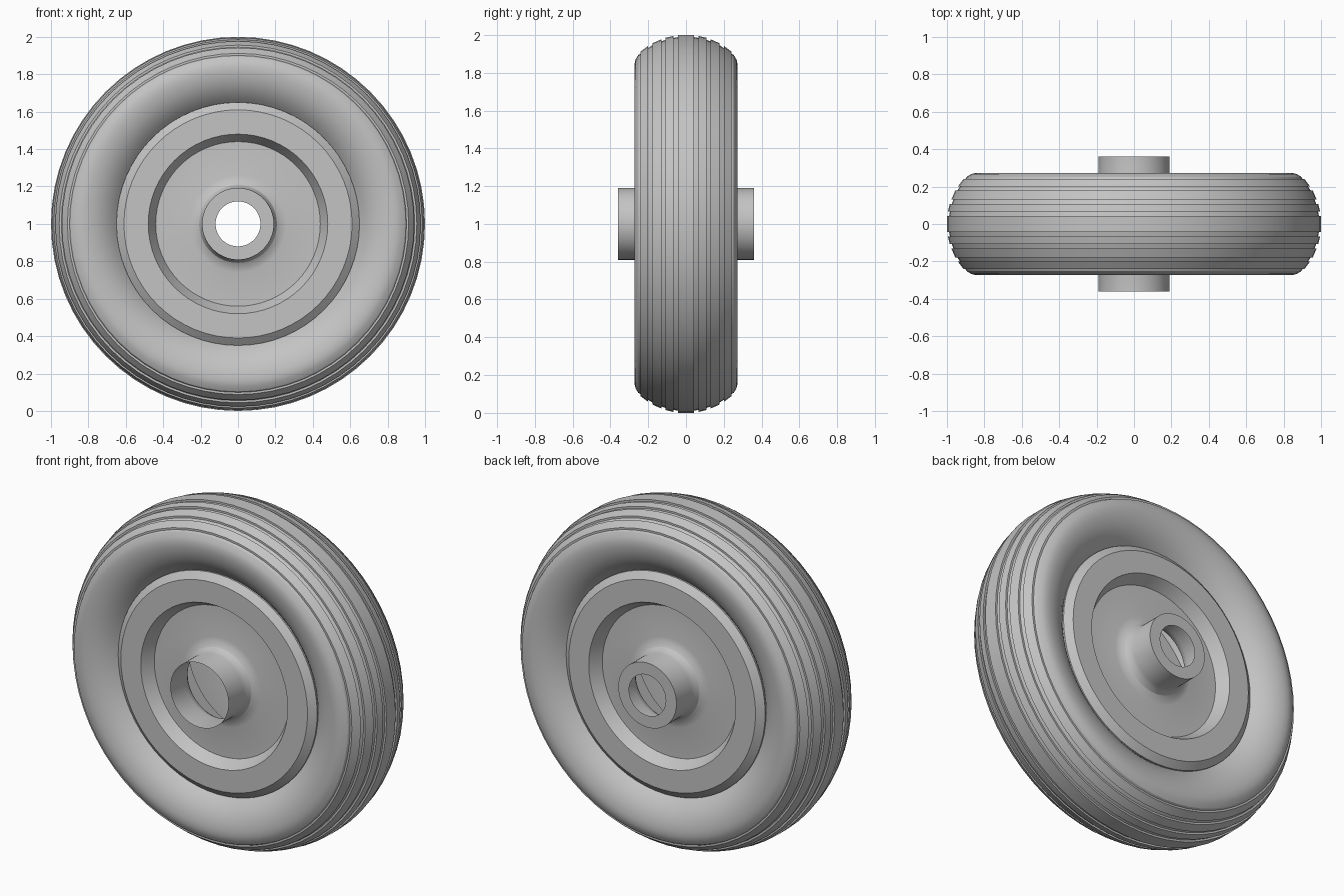
import bpy
import bmesh
from math import cos, sin, pi, radians

SEGMENTS = 64

cube = bpy.data.objects.get("Cube")
if cube:
    bpy.data.objects.remove(cube, do_unlink=True)

grey = bpy.data.materials.new("plain grey")
grey.use_nodes = True
colour = (0.55, 0.55, 0.55, 1)
grey.diffuse_color = colour
grey.node_tree.nodes["Principled BSDF"].inputs["Base Color"].default_value = colour


def mirrored(half):
    """Continue a front-side (radius, y) profile with its reflection at the back."""
    return half + [(r, -y) for r, y in reversed(half)]


def revolve(name, profile):
    """Turn a (radius, y) profile around the axle, which lies along y at z = 1."""
    bm = bmesh.new()
    rings = []
    for k in range(SEGMENTS):
        a = 2 * pi * k / SEGMENTS
        rings.append([bm.verts.new((r * cos(a), y, 1 + r * sin(a))) for r, y in profile])
    for k, ring in enumerate(rings):
        following = rings[(k + 1) % SEGMENTS]
        for i in range(len(profile) - 1):
            bm.faces.new((ring[i], ring[i + 1], following[i + 1], following[i]))
    mesh = bpy.data.meshes.new(name)
    bm.to_mesh(mesh)
    bm.free()
    mesh.materials.append(grey)
    obj = bpy.data.objects.new(name, mesh)
    bpy.context.collection.objects.link(obj)
    bpy.ops.object.select_all(action="DESELECT")
    obj.select_set(True)
    bpy.context.view_layer.objects.active = obj
    bpy.ops.object.shade_smooth_by_angle(angle=radians(28))
    return obj


# Hollow wheel: hub tube, flared foot, recessed disc, raised rim and barrel
hub = [(0.19, -0.36), (0.19, -0.22), (0.195, -0.195), (0.208, -0.173),
       (0.23, -0.16), (0.26, -0.154)]
disc_and_rim = [(0.44, -0.152), (0.48, -0.222), (0.61, -0.222), (0.65, -0.19), (0.65, -0.15)]
# The back end of the hub is closed by a flat collar around the bore
revolve("wheel_hub_and_rim", mirrored(hub + disc_and_rim) + [(0.12, 0.36)])

# Tyre: shallow dished sidewall, rounded shoulder and tread
sidewall = [(0.645, -0.175), (0.665, -0.197), (0.69, -0.22), (0.72, -0.241), (0.75, -0.256),
            (0.78, -0.266), (0.815, -0.273), (0.845, -0.273), (0.87, -0.267), (0.895, -0.252)]

# Each rib: outer y, its radius, inner y, its radius; gaps between ribs are grooves
ribs = [(0.24, 0.912, 0.2, 0.942), (0.178, 0.956, 0.13, 0.977),
        (0.108, 0.985, 0.066, 0.995)]
groove_depth = 0.011
tread = []
for y_out, r_out, y_in, r_in in ribs:
    tread += [(r_out - groove_depth, -y_out), (r_out, -y_out),
              (r_in, -y_in), (r_in - groove_depth, -y_in)]
centre_rib = [(1 - groove_depth, -0.042), (1, -0.042)]
revolve("ribbed_tyre", mirrored(sidewall + tread + centre_rib))
